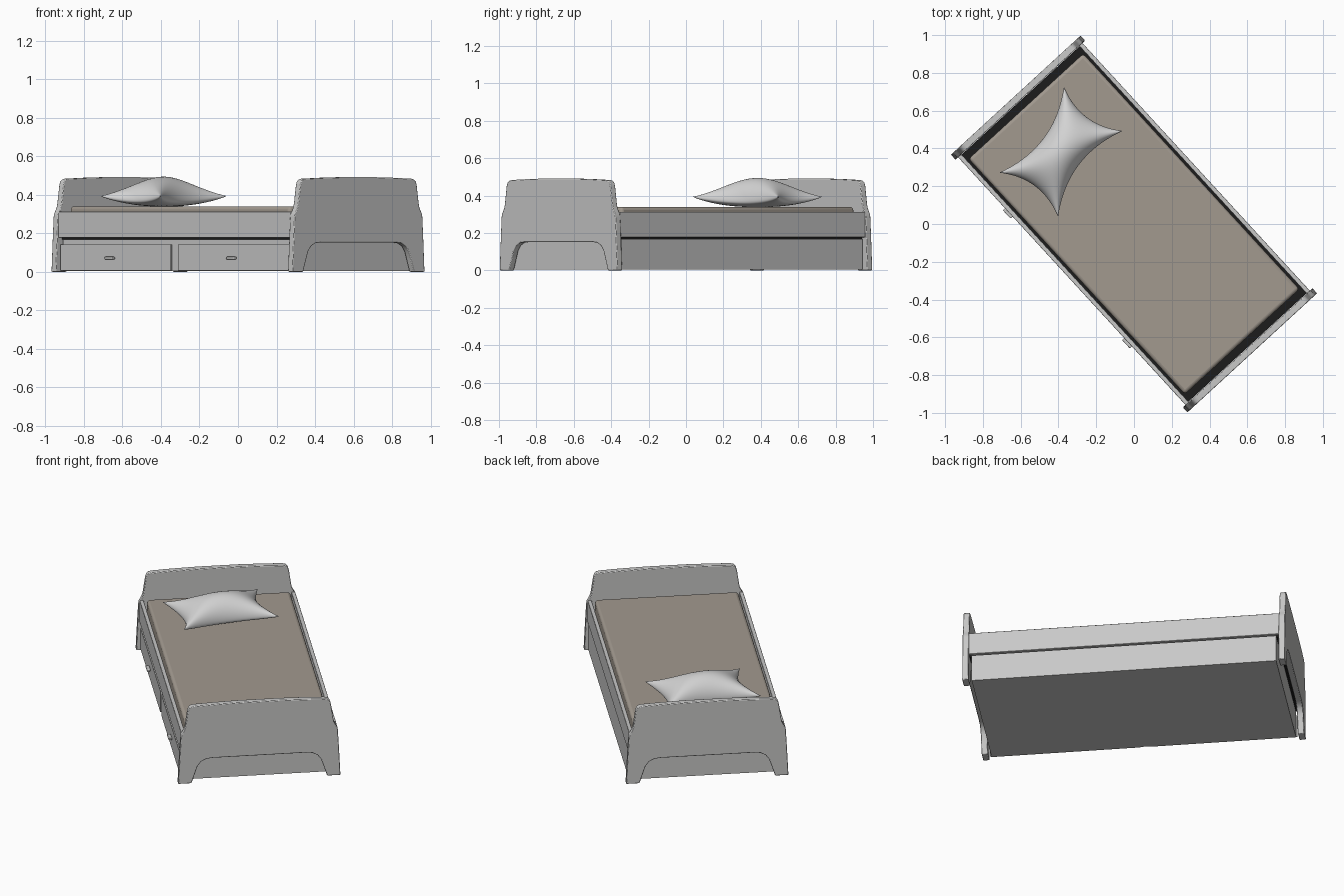
import bpy, bmesh, math
from mathutils import Matrix

if "Cube" in bpy.data.objects:
    bpy.data.objects.remove(bpy.data.objects["Cube"])

# The bed is built along local Y (head at +Y) and turned about z
TURN = math.radians(42.56)


def material(name, col):
    m = bpy.data.materials.new(name)
    m.diffuse_color = (*col, 1)
    m.use_nodes = True
    m.node_tree.nodes["Principled BSDF"].inputs["Base Color"].default_value = m.diffuse_color
    return m


GREY = material("light_grey_wood", (0.58, 0.58, 0.575))
TAUPE = material("taupe_fabric", (0.36, 0.32, 0.275))
WHITE = material("pillow_white", (0.66, 0.66, 0.66))
DARK = material("dark_base", (0.012, 0.012, 0.012))


def finish(name, bm, mat, bevel=0, segments=2, smooth=30):
    bmesh.ops.recalc_face_normals(bm, faces=bm.faces)
    me = bpy.data.meshes.new(name)
    bm.to_mesh(me)
    bm.free()
    ob = bpy.data.objects.new(name, me)
    bpy.context.collection.objects.link(ob)
    me.materials.append(mat)
    ob.rotation_euler.z = TURN
    if bevel:
        b = ob.modifiers.new("bevel", 'BEVEL')
        b.width, b.segments, b.limit_method = bevel, segments, 'ANGLE'
    bpy.ops.object.select_all(action='DESELECT')
    ob.select_set(True)
    bpy.context.view_layer.objects.active = ob
    bpy.ops.object.shade_smooth_by_angle(angle=math.radians(smooth))
    return ob


def box(name, mat, x, y, z, bevel=0, segments=2):
    bm = bmesh.new()
    bmesh.ops.create_cube(bm, size=1)
    for v in bm.verts:
        v.co = [r[0] + (c + 0.5) * (r[1] - r[0]) for r, c in zip((x, y, z), v.co)]
    return finish(name, bm, mat, bevel, segments)


# Head and foot boards: half outline from the arch centre, round the leg, to the top
HALF = [(0.264, 0.152), (0.305, 0.148), (0.335, 0.132), (0.355, 0.105), (0.37, 0.06), (0.39, 0),
        (0.466, 0), (0.457, 0.18), (0.451, 0.285), (0.448, 0.302), (0.438, 0.318), (0.43, 0.335),
        (0.425, 0.355), (0.411, 0.45), (0.405, 0.468), (0.393, 0.479), (0.375, 0.483),
        (0.25, 0.488), (0.12, 0.491)]


def board(name, y0, y1):
    bm = bmesh.new()
    outline = HALF + [(-x, z) for x, z in reversed(HALF)]
    f = bm.faces.new([bm.verts.new((x, y0, z)) for x, z in outline])
    new = bmesh.ops.extrude_face_region(bm, geom=[f])["geom"]
    for v in new:
        if isinstance(v, bmesh.types.BMVert):
            v.co.y = y1
    finish(name, bm, GREY, 0.004, 2)


board("headboard", 0.89, 0.926)
board("footboard", -0.926, -0.89)

# Side rails
for side, s in (("left", -1), ("right", 1)):
    box(side + "_rail", GREY, sorted((s * 0.424, s * 0.447)), (-0.892, 0.892), (0.177, 0.313), 0.003)

# Lower box, dark platform and drawers on the left side
box("storage_box", GREY, (-0.432, 0.443), (-0.874, 0.874), (0.004, 0.168))
box("mattress_platform", DARK, (-0.426, 0.426), (-0.888, 0.888), (0.168, 0.18))
for i, (a, b) in enumerate(((0.035, 0.882), (-0.882, -0.02))):
    box(f"drawer_front_{i + 1}", GREY, (-0.442, -0.43), (a, b), (0.006, 0.142), 0.002)
    c = (0.493, -0.44)[i]
    box(f"drawer_handle_{i + 1}", GREY, (-0.462, -0.441), (c - 0.03, c + 0.03), (0.064, 0.078), 0.004)

# Mattress
box("mattress", TAUPE, (-0.412, 0.412), (-0.846, 0.846), (0.18, 0.34), 0.018, 4)

# Pillow: two domed sheets meeting at a pinched seam
N = 28
bm = bmesh.new()
for up in (1, -1):
    grid = []
    for i in range(N + 1):
        row = []
        for j in range(N + 1):
            u = math.sin(math.pi / 2 * (2 * i / N - 1))
            v = math.sin(math.pi / 2 * (2 * j / N - 1))
            f = max(0, (1 - u * u) * (1 - v * v)) ** 0.55
            x = 0.285 * u * (1 - 0.2 * (1 - v * v))
            y = 0.195 * v * (1 - 0.4 * (1 - u * u))
            z = 0.372 + 0.022 * u * u * v * v + (0.122 * f if up > 0 else -0.034 * f ** 0.6)
            row.append(bm.verts.new((x, y, z)))
        grid.append(row)
    for i in range(N):
        for j in range(N):
            bm.faces.new((grid[i][j], grid[i + 1][j], grid[i + 1][j + 1], grid[i][j + 1]))
bmesh.ops.remove_doubles(bm, verts=bm.verts, dist=1e-5)
bm.transform(Matrix.Translation((-0.026, 0.543, 0)) @ Matrix.Rotation(math.radians(10.5), 4, 'Z'))
finish("pillow", bm, WHITE, smooth=60)
